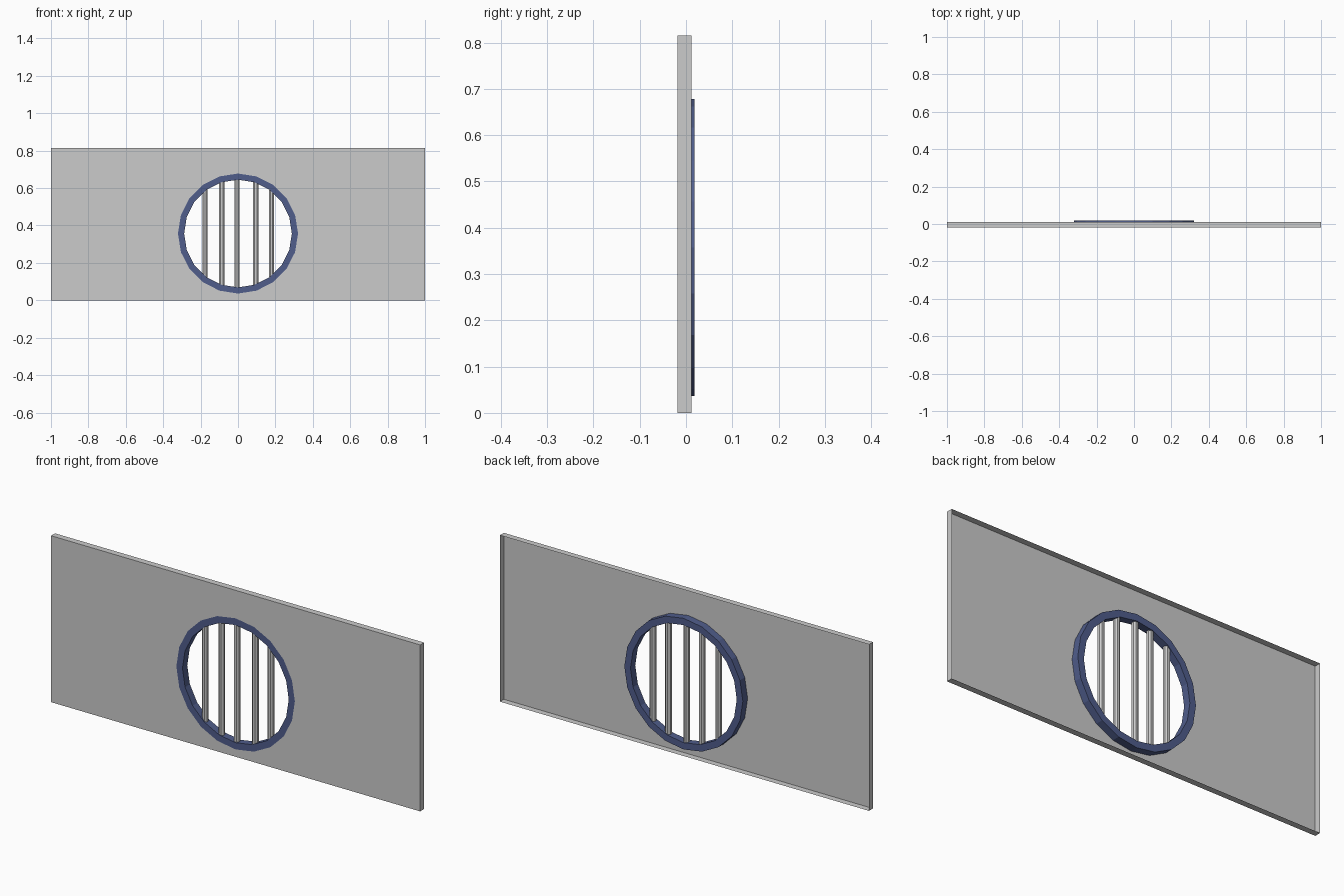
import bpy, bmesh, math
from mathutils import Matrix, Vector

if "Cube" in bpy.data.objects:
    bpy.data.objects.remove(bpy.data.objects["Cube"])

W, H = 1.0, 0.815            # half width, height of the panel
FRONT, RIM, BACK = -0.0185, 0.012, 0.0185
CZ, R_OUT, R_IN, SIDES = 0.357, 0.321, 0.288, 20


def finish(name, bm, mat=None):
    mesh = bpy.data.meshes.new(name)
    bm.to_mesh(mesh)
    bm.free()
    obj = bpy.data.objects.new(name, mesh)
    bpy.context.collection.objects.link(obj)
    if mat:
        mesh.materials.append(mat)
    return obj


def circle(bm, r, y):
    step = 2 * math.pi / SIDES
    return [bm.verts.new((r * math.sin(i * step), y, CZ + r * math.cos(i * step)))
            for i in range(SIDES)]


blue = bpy.data.materials.new("blue_frame")
blue.diffuse_color = (0.08, 0.11, 0.26, 1)
blue.use_nodes = True
blue.node_tree.nodes["Principled BSDF"].inputs["Base Color"].default_value = blue.diffuse_color

# Panel: front sheet with a round hole, open at the back, with a turned-back rim
bm = bmesh.new()
hole = circle(bm, R_OUT, FRONT)
q = SIDES // 4
mids = [bm.verts.new((x, FRONT, z)) for x, z in ((0, H), (W, CZ), (0, 0), (-W, CZ))]
corners = [bm.verts.new((x, FRONT, z)) for x, z in ((W, H), (W, 0), (-W, 0), (-W, H))]
outline = []
for k in range(4):
    arc = [hole[(k * q + i) % SIDES] for i in range(q + 1)]
    bm.faces.new(arc + [mids[(k + 1) % 4], corners[k], mids[k]])
    outline += [mids[k], corners[k]]
back = [bm.verts.new((v.co.x, RIM, v.co.z)) for v in outline]
for i in range(8):
    j = (i + 1) % 8
    bm.faces.new((outline[i], outline[j], back[j], back[i]))
bmesh.ops.recalc_face_normals(bm, faces=bm.faces)
bm.faces.ensure_lookup_table()
if bm.faces[0].normal.y > 0:
    bmesh.ops.reverse_faces(bm, faces=bm.faces)
finish("panel", bm)

# Round window frame, running through the panel
bm = bmesh.new()
loops = [circle(bm, r, y) for r, y in
         ((R_OUT, FRONT), (R_OUT, BACK), (R_IN, BACK), (R_IN, FRONT))]
for k in range(4):
    a, b = loops[k], loops[(k + 1) % 4]
    for i in range(SIDES):
        j = (i + 1) % SIDES
        bm.faces.new((a[i], a[j], b[j], b[i]))
bmesh.ops.recalc_face_normals(bm, faces=bm.faces)
finish("window_frame", bm, blue)

# Vertical bars, ending inside the frame
for n, x in enumerate((-0.177, -0.087, -0.005, 0.095, 0.179), 1):
    half = math.sqrt((R_IN + 0.006) ** 2 - x * x)
    bm = bmesh.new()
    bmesh.ops.create_cone(bm, cap_ends=True, segments=8, radius1=0.015, radius2=0.015,
                          depth=2 * half,
                          matrix=Matrix.Translation(Vector((x, 0, CZ)))
                          @ Matrix.Rotation(math.pi / 8, 4, 'Z'))
    finish(f"bar_{n}", bm)
